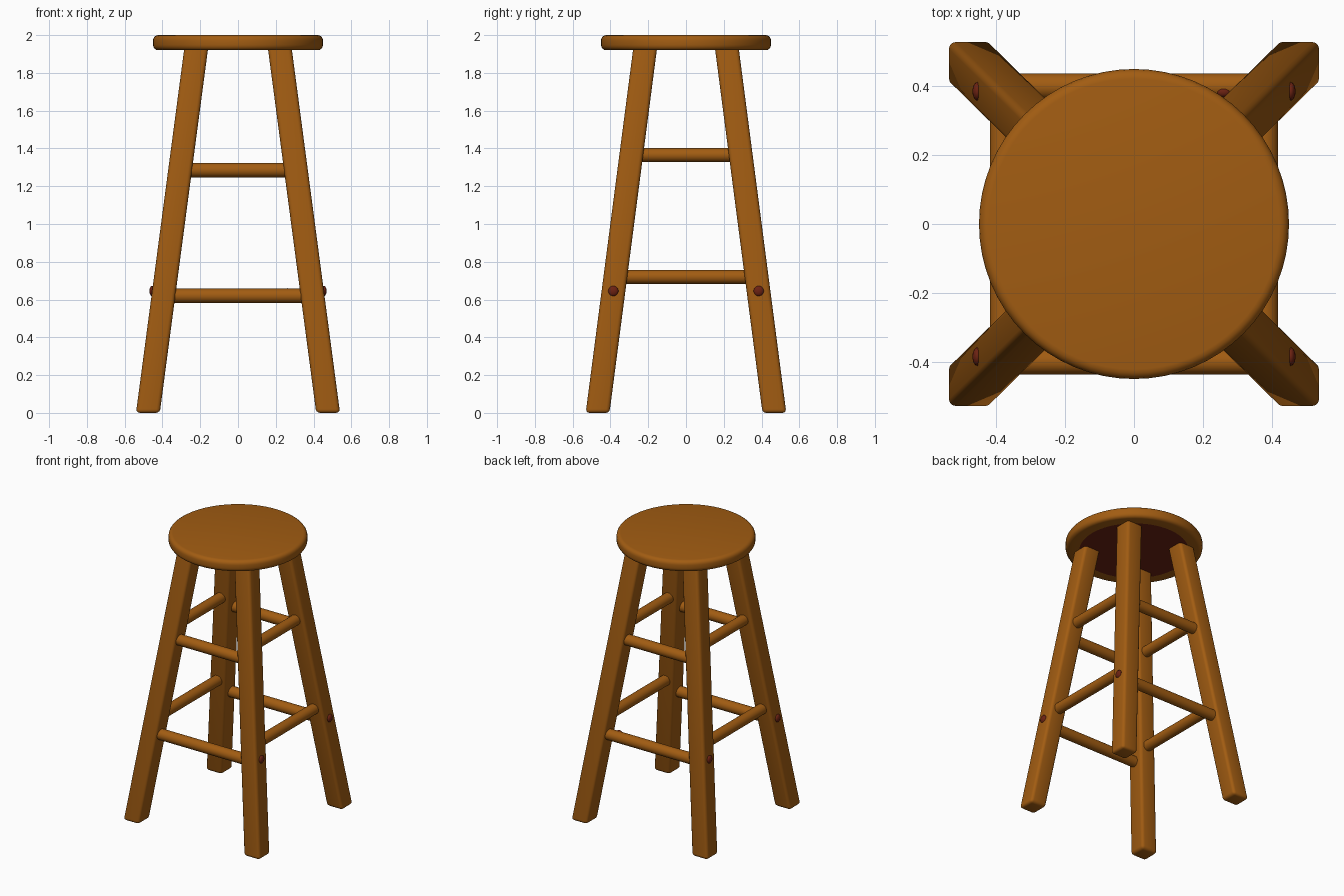
import bpy, bmesh, math
from mathutils import Vector

old = bpy.data.objects.get("Cube")
if old:
    bpy.data.objects.remove(old, do_unlink=True)


def material(name, rgb):
    m = bpy.data.materials.new(name)
    m.use_nodes = True
    m.diffuse_color = (*rgb, 1)
    m.node_tree.nodes["Principled BSDF"].inputs["Base Color"].default_value = (*rgb, 1)
    return m


WOOD = material("honey wood", (0.36, 0.108, 0.006))
RED = material("dark red wood", (0.15, 0.016, 0.006))


def add_object(name, bm, *mats, angle=40):
    bmesh.ops.recalc_face_normals(bm, faces=bm.faces)
    mesh = bpy.data.meshes.new(name)
    bm.to_mesh(mesh)
    bm.free()
    ob = bpy.data.objects.new(name, mesh)
    bpy.context.collection.objects.link(ob)
    for m in mats:
        mesh.materials.append(m)
    bpy.ops.object.select_all(action="DESELECT")
    ob.select_set(True)
    bpy.context.view_layer.objects.active = ob
    bpy.ops.object.shade_smooth_by_angle(angle=math.radians(angle))
    return ob


# Leg centre line, splaying outwards from the seat to the floor
TOP_Z = 1.94
FOOT = Vector((0.477, 0.468, 0))
HEAD = Vector((0.220, 0.215, TOP_Z))


def leg_centre(z):
    return FOOT.lerp(HEAD, z / TOP_Z)


# Round seat with softened rim and a dark underside
SEAT_R, UNDER_R, SEAT_Z, SEAT_H = 0.45, 0.36, 1.96, 0.08
bm = bmesh.new()
bmesh.ops.create_cone(bm, cap_ends=True, segments=64, radius1=SEAT_R,
                      radius2=SEAT_R, depth=SEAT_H)
bmesh.ops.translate(bm, verts=bm.verts, vec=(0, 0, SEAT_Z))
rim = [e for e in bm.edges if abs(e.verts[0].co.z - e.verts[1].co.z) < 0.001]
bmesh.ops.bevel(bm, geom=rim, offset=0.028, segments=4, profile=0.5, affect="EDGES")
bm.normal_update()
under = min(bm.faces, key=lambda f: f.normal.z * f.calc_area())
bmesh.ops.inset_region(bm, faces=[under], thickness=SEAT_R - 0.028 - UNDER_R)
under.material_index = 1
add_object("seat", bm, WOOD, RED)

# Four square legs, sheared outwards with softened edges
CORNERS = [(sx, sy) for sx in (-1, 1) for sy in (-1, 1)]
SIDE = {-1: "right", 1: "left"}
END = {-1: "front", 1: "back"}
for sx, sy in CORNERS:
    bm = bmesh.new()
    bmesh.ops.create_cube(bm, size=1)
    for v in bm.verts:
        z = TOP_Z if v.co.z > 0 else 0
        c = leg_centre(z)
        v.co = Vector((c.x * sx + v.co.x * 0.126, c.y * sy + v.co.y * 0.126, z))
    edges = [e for e in bm.edges if min(v.co.z for v in e.verts) < 0.01]
    bmesh.ops.bevel(bm, geom=edges, offset=0.02, segments=3, profile=0.5, affect="EDGES")
    add_object(f"{END[sy]}_{SIDE[sx]}_leg", bm, WOOD)


# Round rungs joining neighbouring legs
def rung(name, z, along_x, sign, radius):
    c = leg_centre(z)
    half = c.x if along_x else c.y
    bm = bmesh.new()
    bmesh.ops.create_cone(bm, cap_ends=True, segments=24, radius1=radius,
                          radius2=radius, depth=2 * half)
    for v in bm.verts:
        a, b, t = v.co
        if along_x:
            v.co = (t, sign * (c.y + 0.012) + a, z + b)
        else:
            v.co = (sign * c.x + a, t, z + b)
    add_object(name, bm, WOOD)


for s in (-1, 1):
    for level, z_cross, z_side in (("lower", 0.62, 0.72), ("upper", 1.285, 1.365)):
        rung(f"{level}_{END[s]}_rung", z_cross, True, s, 0.038)
        rung(f"{level}_{SIDE[s]}_rung", z_side, False, s, 0.037)


# Dark plugs on the outer leg faces, and one knot on the back rung
def plug(name, centre, size):
    bm = bmesh.new()
    bmesh.ops.create_uvsphere(bm, u_segments=16, v_segments=10, radius=1)
    bmesh.ops.scale(bm, vec=size, verts=bm.verts)
    bmesh.ops.translate(bm, vec=centre, verts=bm.verts)
    add_object(name, bm, RED)


for sx, sy in CORNERS:
    plug(f"{END[sy]}_{SIDE[sx]}_plug", (sx * 0.455, sy * 0.385, 0.645),
         (0.014, 0.027, 0.027))
plug("back_rung_knot", (0.26, 0.383, 0.65), (0.02, 0.014, 0.01))
